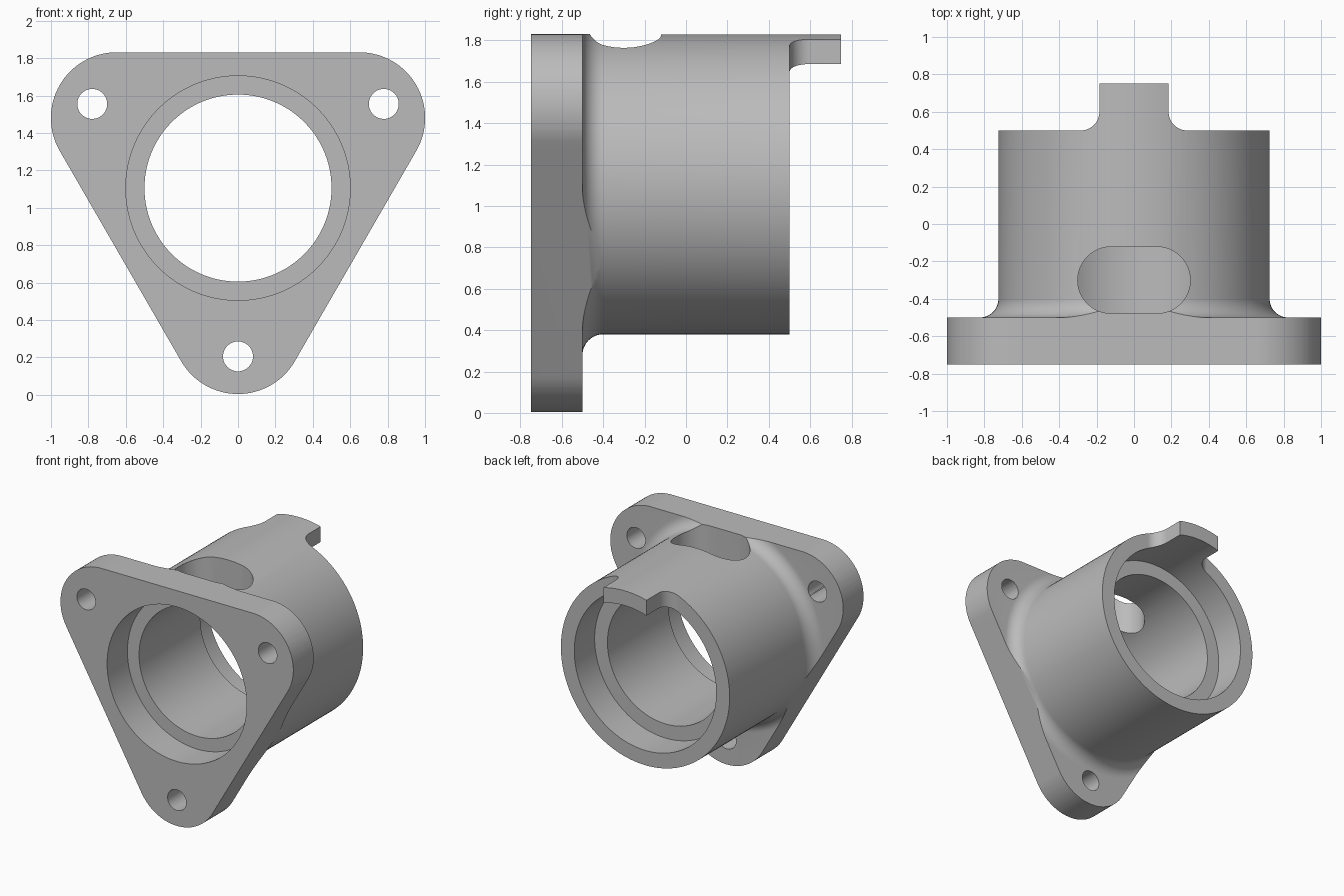
import bpy, bmesh
from math import sin, cos, pi, radians
from mathutils import Vector, Matrix

if "Cube" in bpy.data.objects:
    bpy.data.objects.remove(bpy.data.objects["Cube"])

AXIS_Z = 1.105      # height of the bore axis
TUBE_R = 0.725
SEGS = 144


def arc(cx, cy, r, start, end, n=16):
    """Points on an arc, angles in degrees."""
    angles = [radians(start + (end - start) * i / n) for i in range(n + 1)]
    return [(cx + r * cos(a), cy + r * sin(a)) for a in angles]


def make_object(name, bm):
    bmesh.ops.recalc_face_normals(bm, faces=bm.faces)
    mesh = bpy.data.meshes.new(name)
    bm.to_mesh(mesh)
    bm.free()
    obj = bpy.data.objects.new(name, mesh)
    bpy.context.collection.objects.link(obj)
    return obj


def prism(name, outline, low, high, along):
    """Extrude a flat outline along y (outline in x, z) or z (outline in x, y)."""
    place = (lambda a, b, h: (a, h, b)) if along == "y" else (lambda a, b, h: (a, b, h))
    bm = bmesh.new()
    face = bm.faces.new([bm.verts.new(place(a, b, low)) for a, b in outline])
    top = bmesh.ops.extrude_face_region(bm, geom=[face])
    verts = [v for v in top["geom"] if isinstance(v, bmesh.types.BMVert)]
    bmesh.ops.translate(bm, verts=verts, vec=place(0, 0, high - low))
    return make_object(name, bm)


def lathe(name, profile):
    """Revolve a closed (radius, y) profile around the bore axis."""
    bm = bmesh.new()
    rings = []
    for i in range(SEGS):
        turn = Matrix.Rotation(2 * pi * i / SEGS, 3, "Y")
        rings.append([bm.verts.new(turn @ Vector((r, y, 0)) + Vector((0, 0, AXIS_Z)))
                      for r, y in profile])
    n = len(profile)
    for i, ring in enumerate(rings):
        after = rings[(i + 1) % SEGS]
        for j in range(n):
            k = (j + 1) % n
            bm.faces.new((ring[j], ring[k], after[k], after[j]))
    return make_object(name, bm)


def combine(target, tool, operation):
    """Apply a boolean and discard the tool."""
    tool.hide_render = True
    mod = target.modifiers.new(tool.name, "BOOLEAN")
    mod.object, mod.operation, mod.solver = tool, operation, "EXACT"
    bpy.context.view_layer.objects.active = target
    bpy.ops.object.modifier_apply(modifier=mod.name)
    bpy.data.objects.remove(tool)


# Housing: flange disc, root fillet, tube and stepped bore in one revolved profile
profile = [(0.6, -0.75), (1.3, -0.75), (1.3, -0.5)]
profile += arc(TUBE_R + 0.1, -0.4, 0.1, 270, 180, 12)
profile += [(TUBE_R, 0.75), (0.61, 0.75), (0.61, 0.25),
            (0.5, 0.25), (0.5, -0.5), (0.6, -0.5)]
housing = lathe("flanged_housing", profile)

# Rounded triangular flange outline, which also trims the root fillet
triangle = []
for angle in (30, 150, 270):
    a = radians(angle)
    triangle += arc(0.75 * cos(a), AXIS_Z + 0.75 * sin(a), 0.351,
                    angle - 60, angle + 60, 32)
combine(housing, prism("flange_outline", triangle, -0.9, 0.9, "y"), "INTERSECT")

# Bolt holes
for angle in (30, 150, 270):
    a = radians(angle)
    circle = arc(0.9 * cos(a), AXIS_Z + 0.9 * sin(a), 0.08, 0, 360, 48)[:-1]
    combine(housing, prism("bolt_hole", circle, -0.9, 0, "y"), "DIFFERENCE")

# Oblong window in the top of the tube
slot = arc(0.123, -0.3, 0.178, -90, 90, 24) + arc(-0.123, -0.3, 0.178, 90, 270, 24)
combine(housing, prism("top_slot", slot, AXIS_Z, 2, "z"), "DIFFERENCE")

# Rear tab: trim the tube end, leaving a filleted tongue at the top
below = [(-1, 0.5), (1, 0.5), (1, 0.9), (-1, 0.9)]
combine(housing, prism("lower_trim", below, 0, 1.3, "z"), "DIFFERENCE")
for side in (-1, 1):
    corner = [(0.185, 0.9)] + arc(0.285, 0.6, 0.1, 180, 270) + [(1, 0.5), (1, 0.9)]
    corner = [(side * x, y) for x, y in corner]
    combine(housing, prism("side_trim", corner, 1.2, 2, "z"), "DIFFERENCE")

# Plain grey metal
grey = bpy.data.materials.new("plain_grey")
grey.use_nodes = True
colour = (0.5, 0.5, 0.5, 1)
grey.diffuse_color = colour
grey.node_tree.nodes["Principled BSDF"].inputs["Base Color"].default_value = colour
housing.data.materials.clear()
housing.data.materials.append(grey)

# Smooth curved walls, crisp edges
bpy.ops.object.select_all(action="DESELECT")
housing.select_set(True)
bpy.context.view_layer.objects.active = housing
bpy.ops.object.shade_smooth_by_angle(angle=radians(30))
